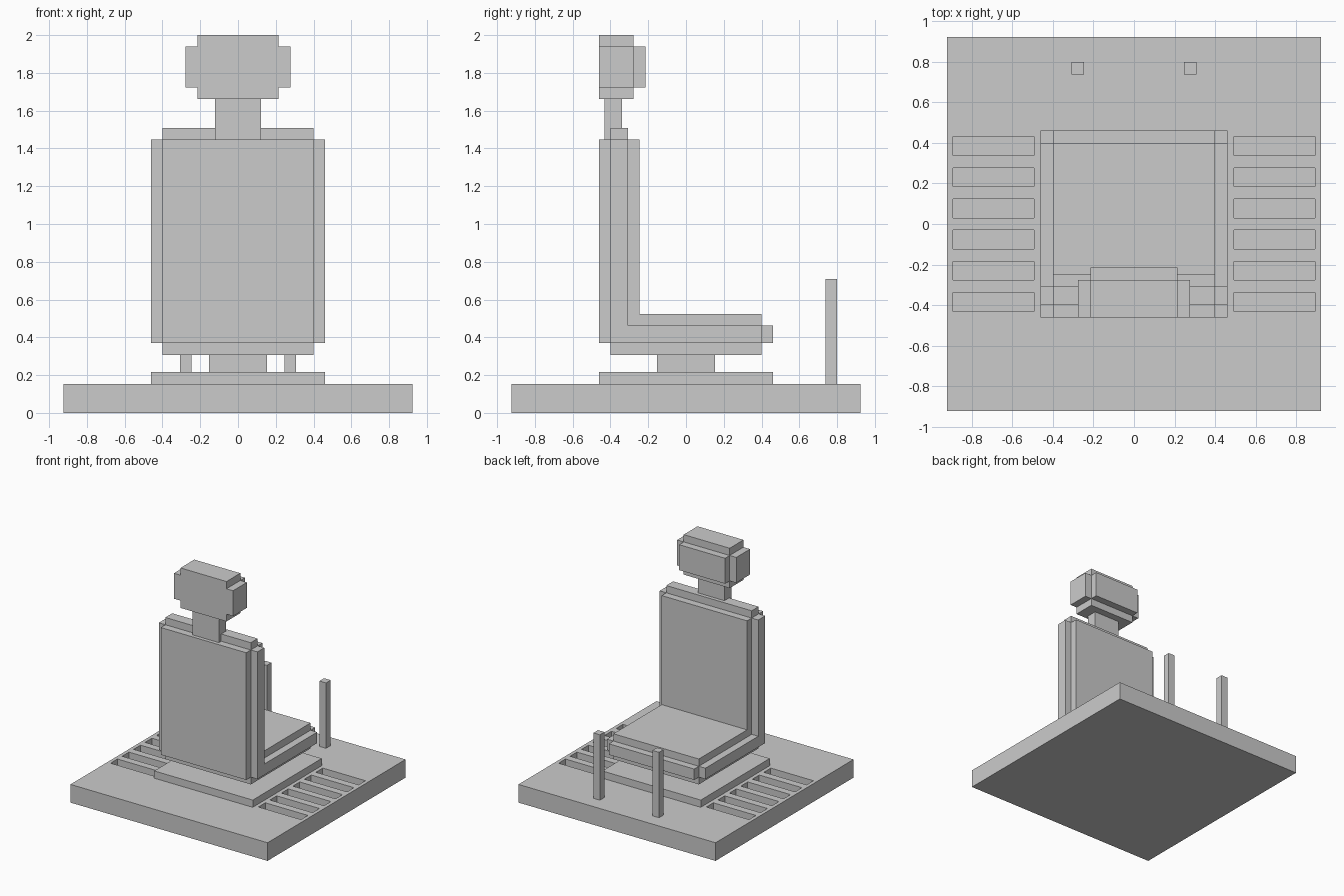
import bpy, bmesh

if "Cube" in bpy.data.objects:
    bpy.data.objects.remove(bpy.data.objects["Cube"])

U = 2 / 65  # the whole model sits on a 65-step grid


def finish(name, bm):
    bmesh.ops.recalc_face_normals(bm, faces=bm.faces)
    mesh = bpy.data.meshes.new(name)
    bm.to_mesh(mesh)
    bm.free()
    ob = bpy.data.objects.new(name, mesh)
    bpy.context.collection.objects.link(ob)
    return ob


def add_prism(bm, x0, x1, profile):
    """Extrude a (y, z) outline from x0 to x1."""
    face = bm.faces.new([bm.verts.new((x0 * U, y * U, z * U)) for y, z in profile])
    ext = bmesh.ops.extrude_face_region(bm, geom=[face])
    verts = [v for v in ext["geom"] if isinstance(v, bmesh.types.BMVert)]
    bmesh.ops.translate(bm, verts=verts, vec=((x1 - x0) * U, 0, 0))


def prism(name, x0, x1, profile):
    bm = bmesh.new()
    add_prism(bm, x0, x1, profile)
    return finish(name, bm)


def rect(y0, y1, z0, z1):
    return [(y0, z0), (y1, z0), (y1, z1), (y0, z1)]


def box(name, x0, x1, y0, y1, z0, z1):
    return prism(name, x0, x1, rect(y0, y1, z0, z1))


def mirror_x(ob):
    ob.modifiers.new("mirror", "MIRROR").use_mirror_merge = False
    return ob


# Floor slab with six shallow vent slots on each side
floor = box("floor_slab", -30, 30, -30, 30, 0, 5)
bm = bmesh.new()
for i in range(6):
    y = -14 + 5 * i
    for x in (-29, 16):
        add_prism(bm, x, x + 13, rect(y, y + 3, 3, 6))
cutter = finish("slot_cutter", bm)
cutter.hide_render = True
cutter.hide_viewport = True
cut = floor.modifiers.new("slots", "BOOLEAN")
cut.operation = "DIFFERENCE"
cut.solver = "EXACT"
cut.object = cutter

# Pedestal
box("plinth", -15, 15, -15, 15, 5, 7)
box("pedestal", -5, 5, -5, 5, 7, 10)

# Seat and backrest as one L profile, with stepped trim around the edges
prism("seat_and_back", -13, 13,
      [(-15, 12), (-13, 12), (-13, 10), (13, 10), (13, 17), (-8, 17), (-8, 47), (-15, 47)])
mirror_x(prism("side_trim", 13, 15,
               [(-13, 12), (13, 12), (13, 15), (-10, 15), (-10, 47), (-13, 47)]))
box("seat_front_trim", -13, 13, 13, 15, 12, 15)
box("back_top_trim", -13, 13, -13, -10, 47, 49)

# Headrest
box("neck", -4, 4, -14, -11, 47, 54)
box("headrest", -7, 7, -15, -9, 54, 65)
box("headrest_pad", -7, 7, -9, -7, 56, 63)
mirror_x(box("headrest_side", 7, 9, -15, -9, 56, 63))

# Control posts
mirror_x(box("control_post", 8, 10, 24, 26, 5, 23))
